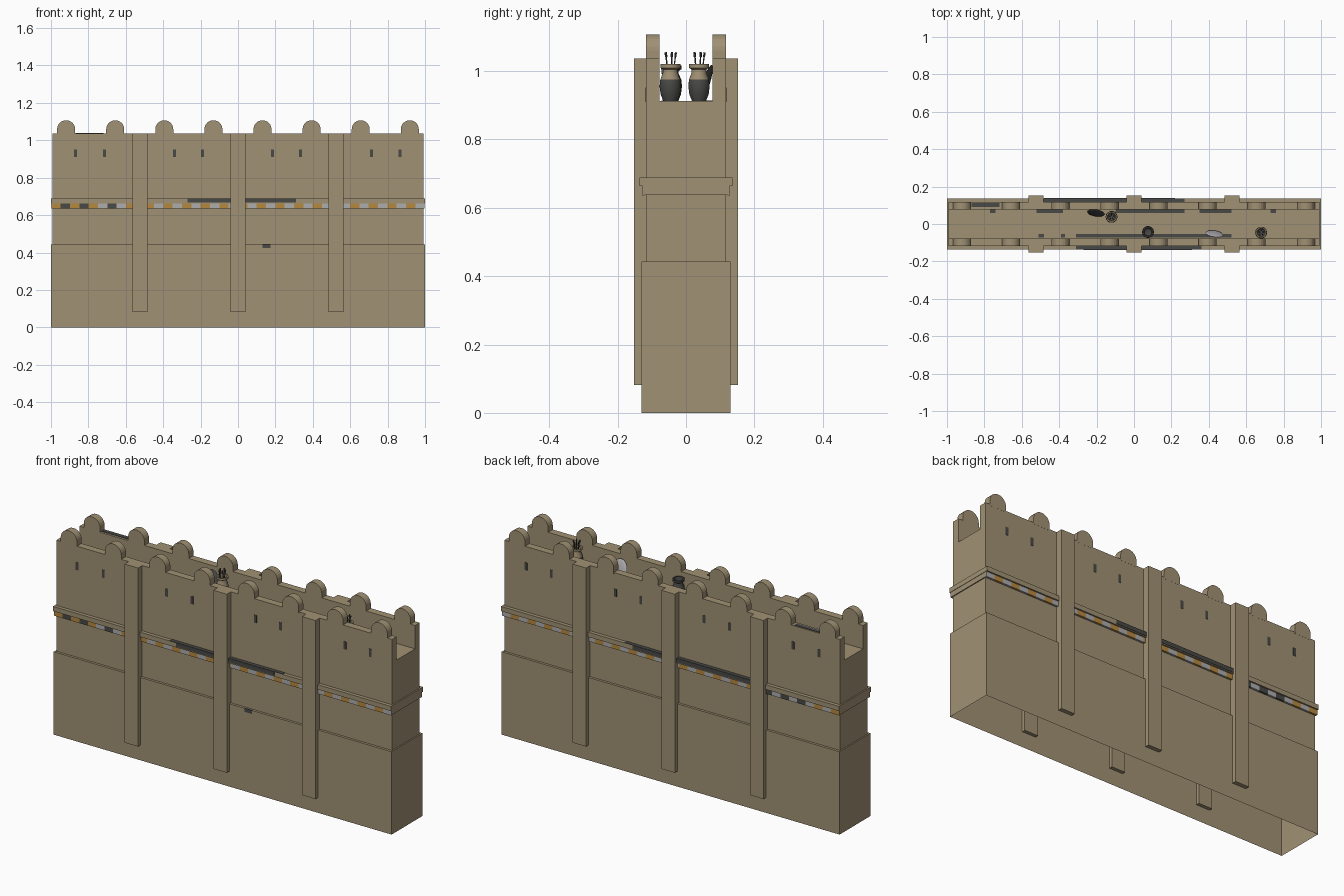
import bpy, bmesh, math
from mathutils import Matrix

if "Cube" in bpy.data.objects:
    bpy.data.objects.remove(bpy.data.objects["Cube"])


def mat(name, r, g, b):
    m = bpy.data.materials.new(name)
    m.diffuse_color = (r, g, b, 1)
    m.use_nodes = True
    m.node_tree.nodes["Principled BSDF"].inputs["Base Color"].default_value = m.diffuse_color
    return m


SAND = mat("sandstone", 0.355, 0.285, 0.175)
DARK = mat("dark_slate", 0.065, 0.065, 0.062)
OCHRE = mat("ochre", 0.47, 0.25, 0.05)
GREY = mat("pale_grey", 0.42, 0.42, 0.43)


def finish(name, bm, mats, smooth=False):
    bmesh.ops.recalc_face_normals(bm, faces=bm.faces)
    me = bpy.data.meshes.new(name)
    bm.to_mesh(me)
    bm.free()
    for m in mats:
        me.materials.append(m)
    ob = bpy.data.objects.new(name, me)
    bpy.context.collection.objects.link(ob)
    if smooth:
        bpy.ops.object.select_all(action='DESELECT')
        ob.select_set(True)
        bpy.context.view_layer.objects.active = ob
        bpy.ops.object.shade_smooth_by_angle(angle=math.radians(40))
    return ob


def add_box(bm, x0, x1, y0, y1, z0, z1):
    m = Matrix.Translation(((x0 + x1) / 2, (y0 + y1) / 2, (z0 + z1) / 2)) @ \
        Matrix.Diagonal((x1 - x0, y1 - y0, z1 - z0, 1))
    vs = bmesh.ops.create_cube(bm, size=1, matrix=m)["verts"]
    return {f for v in vs for f in v.link_faces}


def boxes(name, material, items):
    bm = bmesh.new()
    for it in items:
        add_box(bm, *it)
    return finish(name, bm, [material])


def sided(s, a, b):
    """y range on the front (s=-1) or back (s=1)"""
    return (s * a, s * b) if s > 0 else (s * b, s * a)


def extrude(name, pts, axis, a, b, material):
    """closed outline swept along x (outline y,z) or y (outline x,z)"""
    bm = bmesh.new()
    at = (lambda p, t: (t, p[0], p[1])) if axis == 'x' else (lambda p, t: (p[0], t, p[1]))
    f = bm.faces.new([bm.verts.new(at(p, a)) for p in pts])
    r = bmesh.ops.extrude_face_region(bm, geom=[f])
    vs = [g for g in r["geom"] if isinstance(g, bmesh.types.BMVert)]
    bmesh.ops.translate(bm, vec=(b - a, 0, 0) if axis == 'x' else (0, b - a, 0), verts=vs)
    return finish(name, bm, [material])


# plinth, open underneath
bm = bmesh.new()
fs = add_box(bm, -1, 1, -0.13, 0.13, 0, 0.443)
bmesh.ops.delete(bm, geom=[f for f in fs if f.calc_center_median().z < 0.01], context='FACES_ONLY')
finish("plinth", bm, [SAND])

# wall with walkway channel
half = [(0.117, 0.443), (0.117, 1.037), (0.078, 1.037), (0.078, 0.912)]
extrude("wall", half + [(-y, z) for y, z in reversed(half)], 'x', -0.993, 0.993, SAND)

# string course
boxes("upper_band", SAND, [(-1, 1, -0.136, 0.136, 0.663, 0.688)])
boxes("lower_band", SAND, [(-0.998, 0.998, -0.127, 0.127, 0.637, 0.663)])

# alternating tiles on the lower band
N = 40
bm = bmesh.new()
for s in (-1, 1):
    y0, y1 = sided(s, 0.121, 0.129)
    for i in range(N):
        x0 = -0.998 + i * 1.996 / N
        fs = add_box(bm, x0, x0 + 1.996 / N, y0, y1, 0.636, 0.6625)
        dark = i in ((1, 3, 6) if s < 0 else (4, 6, 8))
        for f in fs:
            f.material_index = 2 if dark else i % 2
finish("band_tiles", bm, [OCHRE, GREY, DARK])

# dark strips on the upper band: face and ledge
strips = []
for s, a, b in ((-1, -0.31, 0.36), (1, -0.52, 0.27)):
    strips.append((a + 0.04, b - 0.05, *sided(s, 0.134, 0.138), 0.668, 0.689))
    strips.append((a, b, *sided(s, 0.117, 0.136), 0.686, 0.690))
boxes("dark_band_strips", DARK, strips)

# buttresses
boxes("buttresses", SAND, [(x - 0.04, x + 0.04, *sided(s, 0.112, 0.152), 0.082, 1.037)
                           for x in (-0.525, 0, 0.525) for s in (-1, 1)])

# round-topped merlons
MX = [-0.919 + i * 0.2625 for i in range(8)]
for s in (-1, 1):
    for i, x in enumerate(MX):
        arc = [(x + 0.048 * math.cos(math.pi * k / 12), 1.06 + 0.047 * math.sin(math.pi * k / 12))
               for k in range(13)]
        extrude(f"merlon_{'front' if s < 0 else 'back'}_{i}",
                [(x + 0.048, 1.03)] + arc + [(x - 0.048, 1.03)], 'y', *sided(s, 0.078, 0.1175), SAND)

# arrow slits
SX = (-0.87, -0.715, -0.34, -0.19, 0.185, 0.335, 0.715, 0.865)
boxes("arrow_slits", DARK, [(x - 0.008, x + 0.008, *sided(s, 0.115, 0.1185), 0.91, 0.952)
                            for x in SX for s in (-1, 1)])

# dark patches on walkway, parapet top and plinth ledge
patches = [(a, b, y - 0.009, y + 0.009, 0.910, 0.914) for a, b, y in (
    (-0.31, 0.52, -0.063), (-0.51, -0.48, -0.063), (-0.39, -0.37, -0.063),
    (-0.52, -0.38, 0.068), (-0.1, 0.27, 0.068), (0.35, 0.52, 0.068),
    (-0.77, -0.74, 0.068), (0.73, 0.76, 0.068))]
patches += [(-0.87, -0.72, 0.09, 0.112, 1.035, 1.039),
            (0.13, 0.175, -0.1315, -0.128, 0.425, 0.4445)]
boxes("dark_patches", DARK, patches)


# pots, turned profile with dark lower body
def pot(name, x, y, arrows):
    prof = [(0, 0.912), (0.021, 0.912), (0.029, 0.932), (0.032, 0.955), (0.030, 0.975),
            (0.022, 0.996), (0.022, 1.004), (0.030, 1.009), (0.030, 1.02), (0.023, 1.02),
            (0.020, 1.0), (0, 0.99)]
    if not arrows:
        prof = [(r, z if z < 0.98 else z - 0.004) for r, z in prof]
    bm = bmesh.new()
    vs = [bm.verts.new((r, 0, z)) for r, z in prof]
    es = [bm.edges.new(p) for p in zip(vs, vs[1:])]
    bmesh.ops.spin(bm, geom=vs + es, cent=(0, 0, 0), axis=(0, 0, 1), angle=2 * math.pi, steps=14)
    bmesh.ops.remove_doubles(bm, verts=bm.verts, dist=0.0004)
    for f in bm.faces:
        c = f.calc_center_median()
        inside = c.z > 0.98 and math.hypot(c.x, c.y) < 0.0205
        f.material_index = 1 if c.z < 0.975 or inside or (not arrows) else 0
    bmesh.ops.translate(bm, vec=(x, y, 0), verts=bm.verts)
    finish(name, bm, [SAND, DARK], True)
    if arrows:
        bm = bmesh.new()
        for k in range(5):
            a = k * 2 * math.pi / 5 + 0.3
            m = Matrix.Translation((x + 0.012 * math.cos(a), y + 0.012 * math.sin(a), 1.018)) @ \
                Matrix.Rotation(a, 4, 'Z') @ Matrix.Rotation(0.12, 4, 'Y')
            bmesh.ops.create_cone(bm, cap_ends=True, segments=6, radius1=0.002, radius2=0.002,
                                  depth=0.06, matrix=m)
            bmesh.ops.create_cone(bm, cap_ends=True, segments=6, radius1=0.0035, radius2=0.0035,
                                  depth=0.014, matrix=m @ Matrix.Translation((0, 0, 0.03)))
        finish(name + "_arrows", bm, [DARK])


pot("pot_back", -0.12, 0.038, True)
pot("pot_middle", 0.075, -0.043, False)
pot("pot_right", 0.68, -0.046, True)


# leaning shields
def shield(name, x, y, lean, material):
    bm = bmesh.new()
    m = Matrix.Translation((x, y, 0.965)) @ Matrix.Rotation(-0.15, 4, 'Z') @ \
        Matrix.Rotation(lean, 4, 'X') @ Matrix.Diagonal((0.048, 0.009, 0.055, 1))
    bmesh.ops.create_uvsphere(bm, u_segments=16, v_segments=10, radius=1, matrix=m)
    finish(name, bm, [material], True)


shield("shield_grey", 0.43, -0.053, 0.3, GREY)
shield("shield_dark", -0.203, 0.059, -0.3, DARK)
